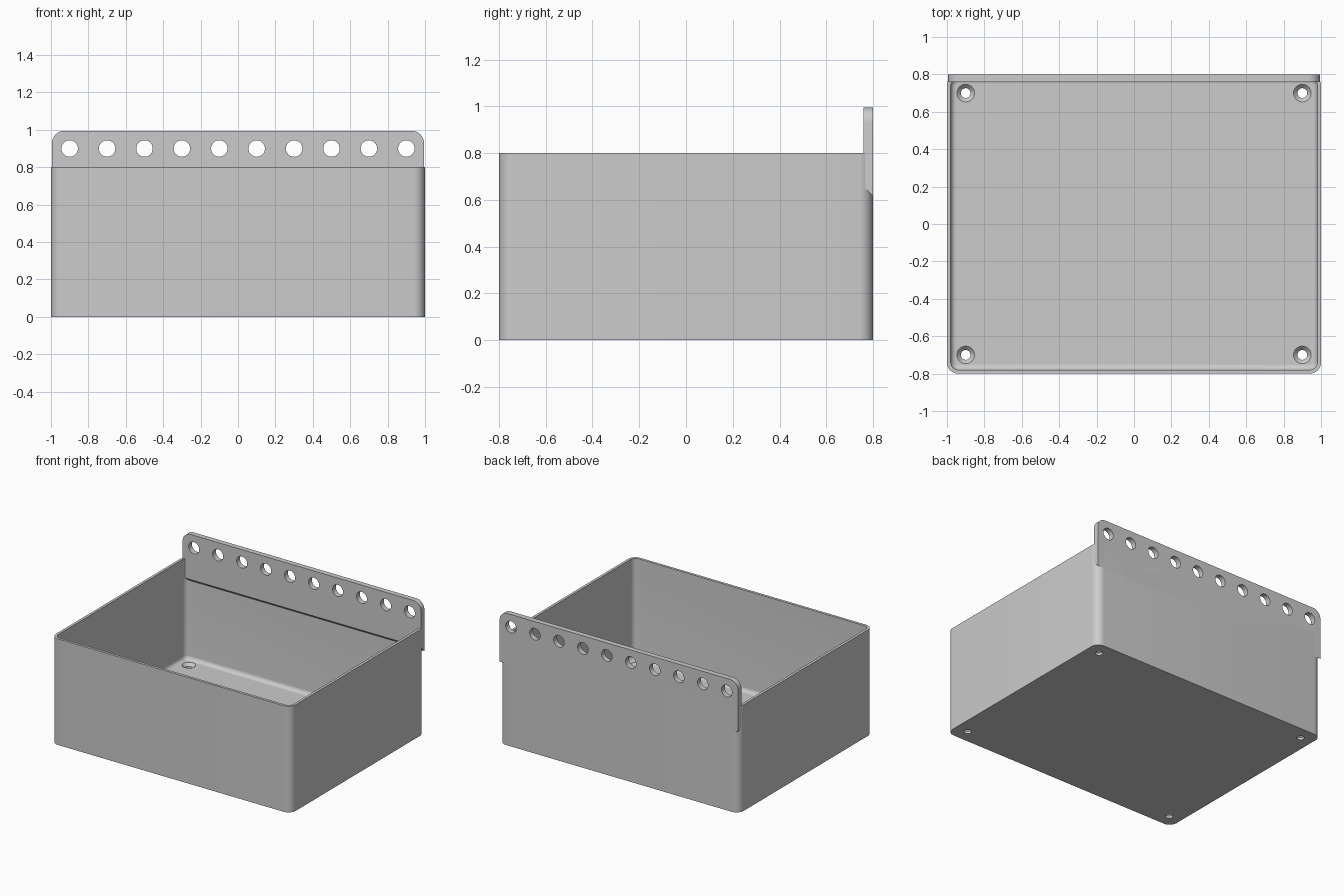
import bpy, bmesh
from math import cos, sin, pi, radians

cube = bpy.data.objects.get("Cube")
if cube:
    bpy.data.objects.remove(cube, do_unlink=True)

WIDTH, DEPTH, HEIGHT = 1.0, 0.8, 0.8      # half width, half depth, full height
WALL, FLOOR, CORNER, FILLET = 0.02, 0.04, 0.06, 0.03

grey = bpy.data.materials.new("light grey")
grey.use_nodes = True
colour = (0.6, 0.6, 0.6, 1)
grey.diffuse_color = colour
grey.node_tree.nodes["Principled BSDF"].inputs["Base Color"].default_value = colour


def rounded_ring(inset, z, steps=10):
    """Rounded rectangle, inset from the outer wall, at height z."""
    r = CORNER - inset
    cx, cy = WIDTH - CORNER, DEPTH - CORNER
    points = []
    for quarter, (sx, sy) in enumerate([(1, 1), (-1, 1), (-1, -1), (1, -1)]):
        for i in range(steps + 1):
            a = (quarter + i / steps) * pi / 2
            points.append((sx * cx + r * cos(a), sy * cy + r * sin(a), z))
    return points


def circle(x, y, z, r, sides=48):
    return [(x + r * cos(2 * pi * i / sides), y + r * sin(2 * pi * i / sides), z)
            for i in range(sides)]


def loft(bm, rings):
    """Skin successive rings and cap both ends."""
    loops = [[bm.verts.new(p) for p in ring] for ring in rings]
    n = len(loops[0])
    for low, high in zip(loops, loops[1:]):
        for i in range(n):
            j = (i + 1) % n
            bm.faces.new((low[i], low[j], high[j], high[i]))
    bm.faces.new(loops[0][::-1])
    bm.faces.new(loops[-1])


def make_object(name, bm):
    bmesh.ops.recalc_face_normals(bm, faces=bm.faces)
    mesh = bpy.data.meshes.new(name)
    bm.to_mesh(mesh)
    bm.free()
    mesh.materials.append(grey)
    obj = bpy.data.objects.new(name, mesh)
    bpy.context.collection.objects.link(obj)
    return obj


def drill(obj, cutter):
    """Cut the holes, discard the cutter and smooth the curved faces."""
    cutter.hide_render = True
    mod = obj.modifiers.new("holes", 'BOOLEAN')
    mod.operation = 'DIFFERENCE'
    mod.solver = 'EXACT'
    mod.object = cutter
    bpy.ops.object.select_all(action='DESELECT')
    bpy.context.view_layer.objects.active = obj
    obj.select_set(True)
    bpy.ops.object.modifier_apply(modifier=mod.name)
    bpy.data.objects.remove(cutter, do_unlink=True)
    bpy.ops.object.shade_smooth_by_angle(angle=radians(30))


# Open tray: outer wall, rim, inner wall, filleted floor
rings = [rounded_ring(0, 0), rounded_ring(0, HEIGHT), rounded_ring(WALL, HEIGHT)]
for i in range(9):
    a = i / 8 * pi / 2
    rings.append(rounded_ring(WALL + FILLET * (1 - cos(a)),
                              FLOOR + FILLET * (1 - sin(a))))
bm = bmesh.new()
loft(bm, rings)
tray = make_object("tray", bm)

# Countersunk screw holes in the floor corners
bm = bmesh.new()
for x in (-0.9, 0.9):
    for y in (-0.7, 0.7):
        loft(bm, [circle(x, y, z, r) for z, r in
                  ((-0.05, 0.026), (0.018, 0.026), (0.0405, 0.0475), (0.06, 0.0475))])
drill(tray, make_object("screw_hole_cutter", bm))

# Hanging plate: rounded top corners, sloped underside
SIDE, TOP, ROUND, FRONT, BACK = 0.994, 0.995, 0.065, 0.76, 0.8
outline = []
for sign, start in ((1, 0), (-1, pi / 2)):
    for i in range(13):
        a = start + i / 12 * pi / 2
        outline.append((sign * (SIDE - ROUND) + ROUND * cos(a), TOP - ROUND + ROUND * sin(a)))


def plate_ring(y, bottom):
    return [(x, y, z) for x, z in outline + [(-SIDE, bottom), (SIDE, bottom)]]


bm = bmesh.new()
loft(bm, [plate_ring(FRONT, 0.655), plate_ring(BACK, 0.615)])
plate = make_object("hanging_plate", bm)

# Row of ten hanging holes
bm = bmesh.new()
for i in range(10):
    x = -0.9 + 0.2 * i
    loft(bm, [[(px, y, pz) for px, pz, _ in circle(x, 0.9, 0, 0.044)] for y in (0.7, 0.9)])
drill(plate, make_object("hanging_hole_cutter", bm))
